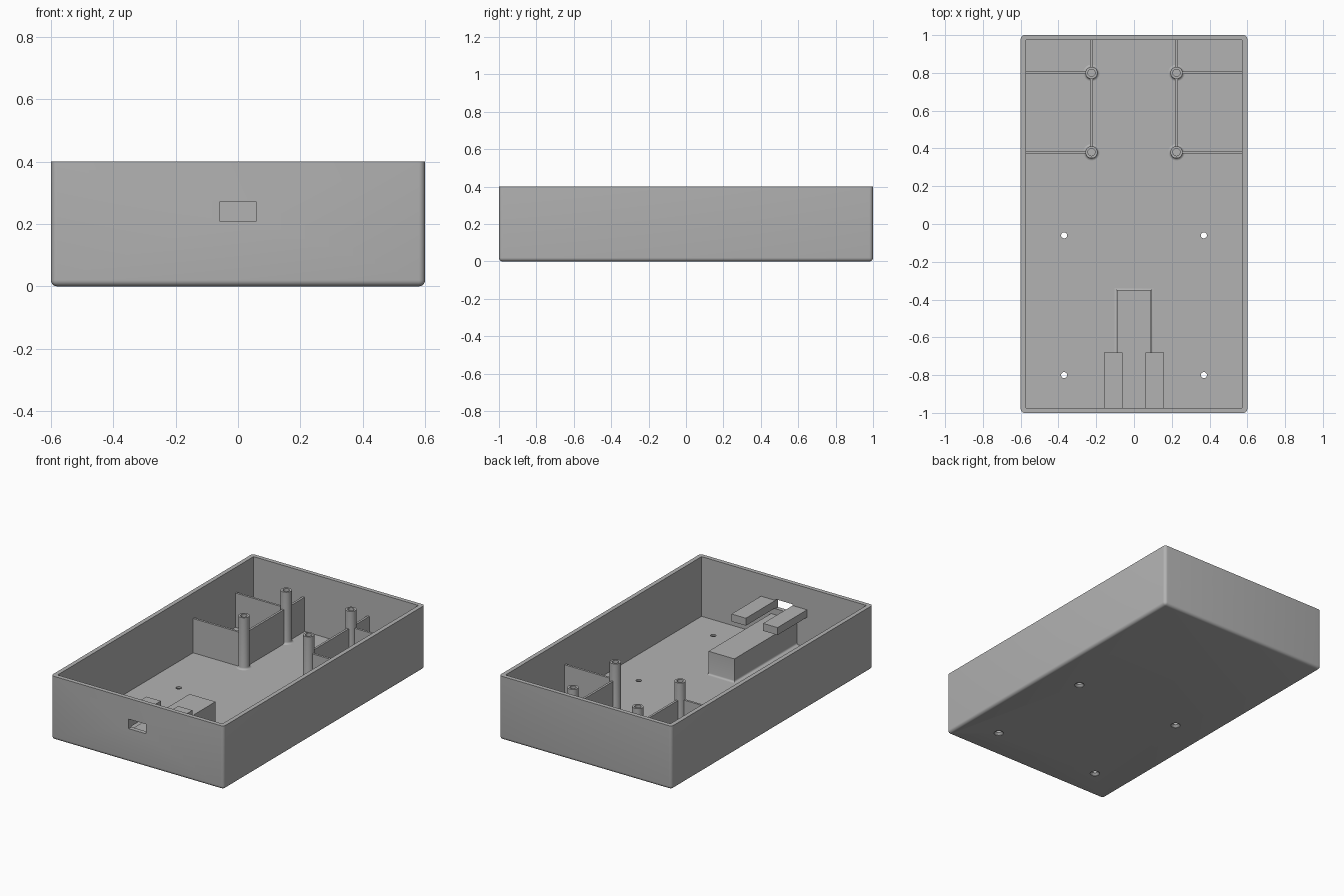
import bpy, bmesh, math

if "Cube" in bpy.data.objects:
    bpy.data.objects.remove(bpy.data.objects["Cube"])

grey = bpy.data.materials.new("plain grey")
grey.diffuse_color = (0.45, 0.45, 0.45, 1)
grey.use_nodes = True
grey.node_tree.nodes["Principled BSDF"].inputs["Base Color"].default_value = grey.diffuse_color
FLOOR, WALL = 0.025, 0.027


def finish(name, bm, smooth=True):
    bmesh.ops.recalc_face_normals(bm, faces=bm.faces)
    me = bpy.data.meshes.new(name)
    bm.to_mesh(me)
    bm.free()
    me.materials.append(grey)
    ob = bpy.data.objects.new(name, me)
    bpy.context.collection.objects.link(ob)
    if smooth:
        shade(ob)
    return ob


def shade(ob):
    bpy.ops.object.select_all(action='DESELECT')
    ob.select_set(True)
    bpy.context.view_layer.objects.active = ob
    bpy.ops.object.shade_smooth_by_angle(angle=math.radians(35))


def box_bm(x0, x1, y0, y1, z0, z1):
    bm = bmesh.new()
    bmesh.ops.create_cube(bm, size=1)
    for v in bm.verts:
        v.co = ((x0 + x1) / 2 + v.co.x * (x1 - x0),
                (y0 + y1) / 2 + v.co.y * (y1 - y0),
                (z0 + z1) / 2 + v.co.z * (z1 - z0))
    return bm


def box(name, *dims):
    return finish(name, box_bm(*dims), False)


def lathe(name, x, y, profile, n=32):
    """Closed solid turned from (radius, z) points; radius 0 closes an end."""
    bm = bmesh.new()
    vs = [bm.verts.new((r, 0, z)) for r, z in profile]
    es = [bm.edges.new(p) for p in zip(vs, vs[1:])]
    bmesh.ops.spin(bm, geom=vs + es, cent=(0, 0, 0), axis=(0, 0, 1),
                   angle=2 * math.pi, steps=n)
    bmesh.ops.remove_doubles(bm, verts=bm.verts, dist=1e-5)
    bmesh.ops.translate(bm, verts=bm.verts, vec=(x, y, 0))
    return finish(name, bm)


def cut(ob, cutter):
    mod = ob.modifiers.new("cut", 'BOOLEAN')
    mod.operation, mod.solver, mod.object = 'DIFFERENCE', 'EXACT', cutter
    bpy.context.view_layer.objects.active = ob
    bpy.ops.object.modifier_apply(modifier=mod.name)
    bpy.data.objects.remove(cutter)


# Open tray with rounded bottom and upright edges
bm = box_bm(-0.6, 0.6, -1, 1, 0, 0.4)
edges = [e for e in bm.edges if min(v.co.z for v in e.verts) < 0.1]
bmesh.ops.bevel(bm, geom=edges, offset=0.02, segments=5, profile=0.5, affect='EDGES')
tray = finish("tray", bm, False)
cut(tray, box("cavity", -0.6 + WALL, 0.6 - WALL, -1 + WALL, 1 - WALL, FLOOR, 0.6))

# Port opening in the front wall
cut(tray, box("port", -0.06, 0.06, -1.1, -0.93, 0.21, 0.27))

# Countersunk screw holes through the floor
for x in (-0.37, 0.37):
    for y in (-0.80, -0.06):
        cut(tray, lathe("screw_hole", x, y, [
            (0, -0.02), (0.028, -0.02), (0.028, 0.002), (0.016, 0.014),
            (0.016, 0.1), (0, 0.1)], 24))
shade(tray)

# Concave fillet steps: (outward offset, height above floor)
FILLET = [(0.012 * (1 - math.sin(a)), 0.012 * (1 - math.cos(a)))
          for a in (i * math.pi / 8 for i in range(5))]

# Board pedestal with a flared foot, reaching the front wall
bm = bmesh.new()
rings = []
for off, h in [(0.012, -0.005)] + FILLET + [(0, 0.172 - FLOOR)]:
    w, yb = 0.09 + off, -0.352 + off
    rings.append([bm.verts.new((x, y, FLOOR + h)) for x, y in
                  ((-w, -0.98), (w, -0.98), (w, yb), (-w, yb))])
for a, b in zip(rings, rings[1:]):
    for i in range(4):
        j = (i + 1) % 4
        bm.faces.new((a[i], a[j], b[j], b[i]))
bm.faces.new(rings[0])
bm.faces.new(rings[-1])
finish("pedestal", bm)

for s, side in ((-1, "left"), (1, "right")):
    # Retaining rails on both sides of the port
    x0, x1 = sorted((s * 0.06, s * 0.16))
    box(side + "_rail", x0, x1, -0.98, -0.68, 0.215, 0.262)

    # Hollow mounting posts with flared feet
    px = s * 0.225
    for y in (0.38, 0.80):
        lathe(side + "_post", px, y,
              [(0, FLOOR - 0.005), (0.044, FLOOR - 0.005)]
              + [(0.032 + o, FLOOR + h) for o, h in FILLET]
              + [(0.032, 0.35), (0.019, 0.35), (0.019, 0.06), (0, 0.06)])
        # Cross ribs from post to side wall
        x0, x1 = sorted((s * 0.25, s * 0.58))
        box(side + "_cross_rib", x0, x1, y - 0.007, y + 0.007, FLOOR - 0.005, 0.24)

    # Long ribs between posts and on to the back wall
    for y0, y1 in ((0.405, 0.775), (0.825, 0.98)):
        box(side + "_long_rib", px - 0.007, px + 0.007, y0, y1, FLOOR - 0.005, 0.24)
